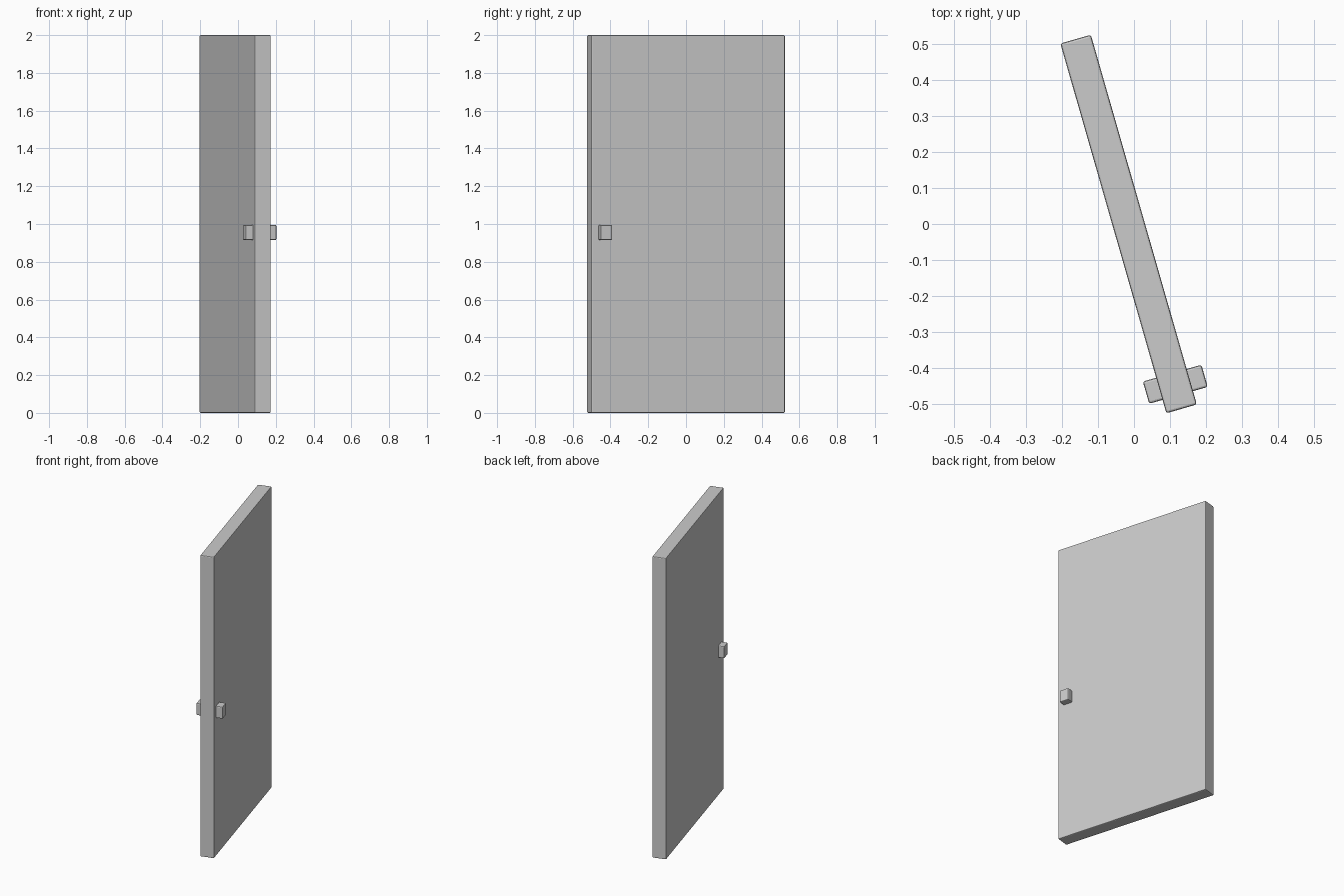
import bpy
import math
from mathutils import Matrix

if "Cube" in bpy.data.objects:
    bpy.data.objects.remove(bpy.data.objects["Cube"])

ANGLE = math.radians(16)
FRAME = Matrix.Translation((-0.015, 0, 0)) @ Matrix.Rotation(ANGLE, 4, 'Z')


def bevelled_box(name, centre, size, bevel):
    """Softly chamfered box placed in the swung door's own frame."""
    bpy.ops.mesh.primitive_cube_add(size=1)
    ob = bpy.context.object
    ob.name = name
    ob.data.transform(Matrix.Diagonal((*size, 1)))
    ob.matrix_world = FRAME @ Matrix.Translation(centre)
    mod = ob.modifiers.new("edge_bevel", 'BEVEL')
    mod.width = bevel
    mod.segments = 2
    return ob


# Door slab, swung open by 16 degrees
THICK = 0.088
bevelled_box("door_panel", (0, 0, 1.0), (THICK, 1.067, 2.0), 0.006)

# Matching knobs on both faces, sunk slightly into the slab
REACH, SINK = 0.0845, 0.02
inner = THICK / 2 - SINK
for side, label in ((1, "right"), (-1, "left")):
    x = 0.002 + side * (REACH + inner) / 2
    bevelled_box(f"door_knob_{label}", (x, -0.463, 0.955),
                 (REACH - inner, 0.064, 0.08), 0.006)
